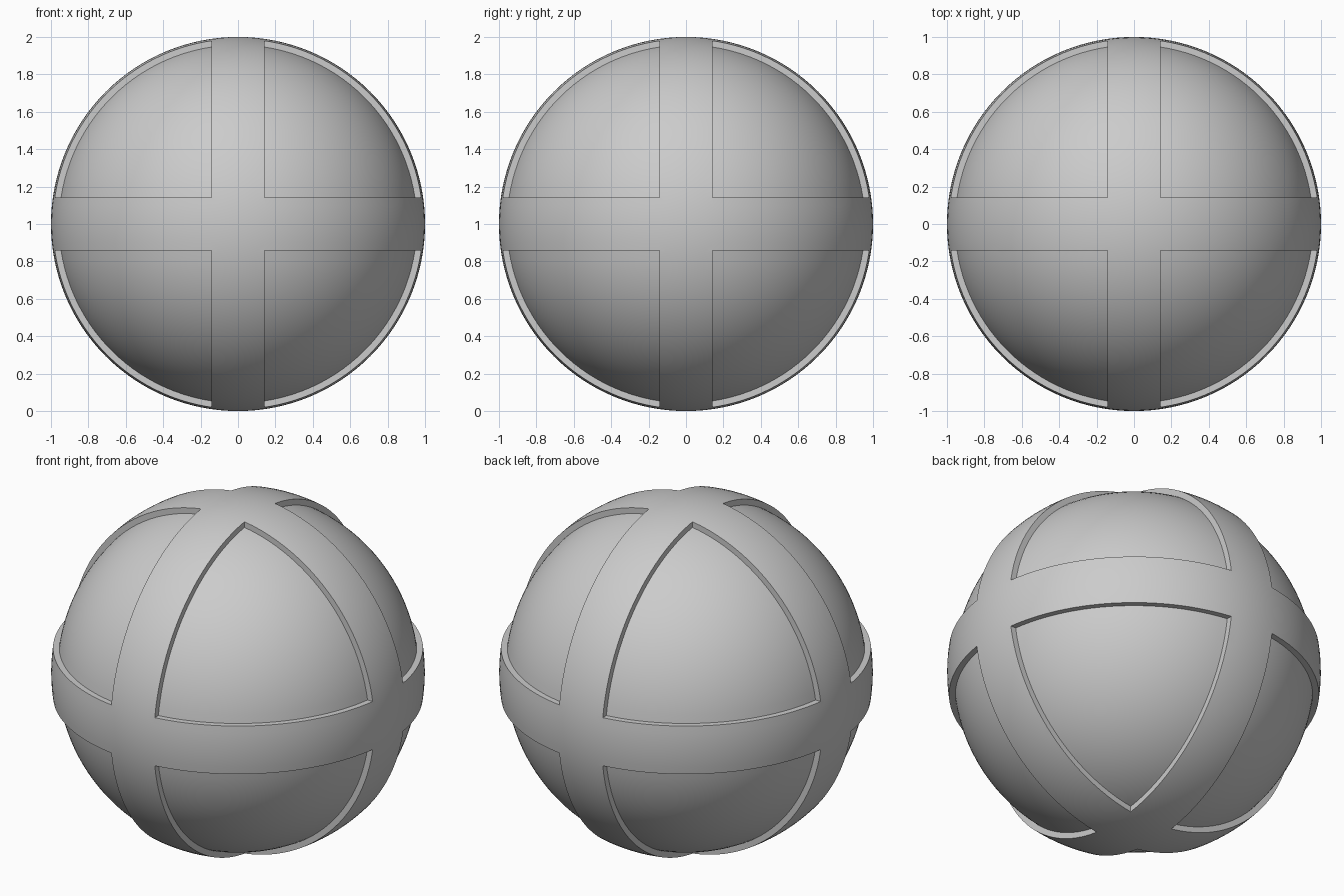
import bpy, bmesh
from itertools import product
from mathutils import Matrix, Vector

if "Cube" in bpy.data.objects:
    bpy.data.objects.remove(bpy.data.objects["Cube"])

R_BAND, R_CORE, HALF_W = 1.0, 0.967, 0.142
CENTRE = Vector((0, 0, 1))


def make_object(name, bm):
    mesh = bpy.data.meshes.new(name)
    bm.to_mesh(mesh)
    bm.free()
    obj = bpy.data.objects.new(name, mesh)
    obj.location = CENTRE
    bpy.context.collection.objects.link(obj)
    return obj


def sphere(name, radius):
    bm = bmesh.new()
    bmesh.ops.create_uvsphere(bm, u_segments=128, v_segments=64, radius=radius)
    return make_object(name, bm)


def apply_boolean(obj, other, operation):
    mod = obj.modifiers.new(operation.lower(), 'BOOLEAN')
    mod.operation = operation
    mod.solver = 'EXACT'
    mod.object = other
    bpy.context.view_layer.objects.active = obj
    bpy.ops.object.modifier_apply(modifier=mod.name)
    bpy.data.objects.remove(other)


# Eight corner blocks, leaving three crossing slabs between them
bm = bmesh.new()
size = 1.2
for signs in product((-1, 1), repeat=3):
    offset = Vector(signs) * (HALF_W + size / 2)
    bmesh.ops.create_cube(bm, size=size, matrix=Matrix.Translation(offset))
corner_cutter = make_object("corner_cutter", bm)
corner_cutter.hide_render = True

# Three raised bands on the outer sphere, fused with the recessed core
ball = sphere("banded_ball", R_BAND)
apply_boolean(ball, corner_cutter, 'DIFFERENCE')
apply_boolean(ball, sphere("core", R_CORE), 'UNION')

# Smooth ball with crisp band edges
bpy.ops.object.select_all(action='DESELECT')
ball.select_set(True)
bpy.context.view_layer.objects.active = ball
bpy.ops.object.shade_smooth_by_angle(angle=0.5)
